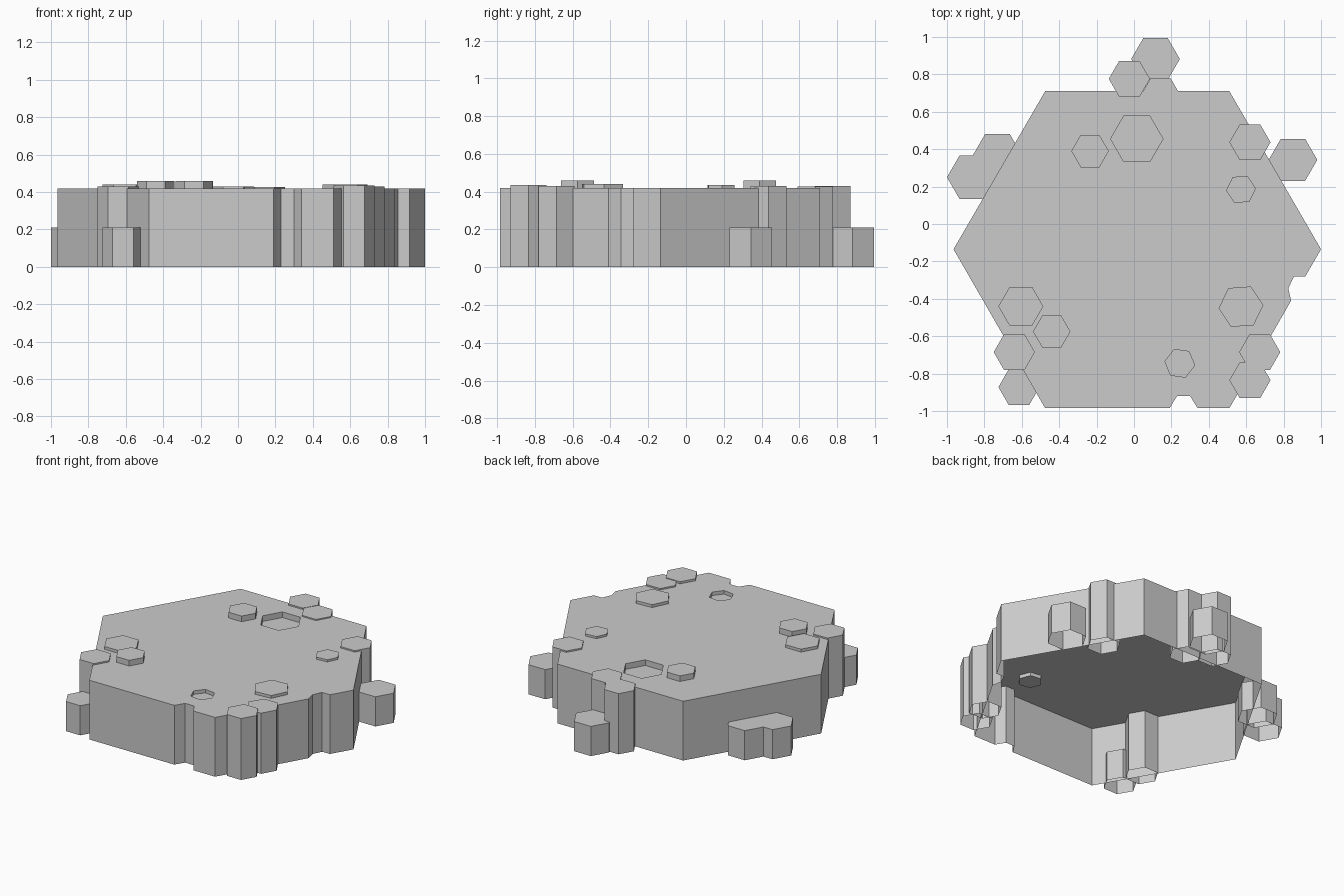
import bpy
import bmesh
from math import cos, sin, radians, pi

cube = bpy.data.objects.get("Cube")
if cube:
    bpy.data.objects.remove(cube, do_unlink=True)

TOP = 0.42   # height of the plate
LOW = 0.21   # height of the short columns

stone = bpy.data.materials.new("grey_stone")
stone.use_nodes = True
GREY = (0.6, 0.6, 0.6, 1.0)
stone.diffuse_color = GREY
stone.node_tree.nodes["Principled BSDF"].inputs["Base Color"].default_value = GREY


def hexagon(x, y, r, turn=0):
    """Counter-clockwise hexagon with a corner towards +x."""
    return [(x + r * cos(radians(turn) + i * pi / 3),
             y + r * sin(radians(turn) + i * pi / 3)) for i in range(6)]


def ring(bm, points, z):
    return [bm.verts.new((x, y, z)) for x, y in points]


def walls(bm, first, second):
    n = len(first)
    for i in range(n):
        j = (i + 1) % n
        bm.faces.new((first[i], first[j], second[j], second[i]))


def finish(bm, name):
    mesh = bpy.data.meshes.new(name)
    bm.to_mesh(mesh)
    bm.free()
    mesh.materials.append(stone)
    obj = bpy.data.objects.new(name, mesh)
    bpy.context.collection.objects.link(obj)
    return obj


def prism(name, x, y, r, base, top, turn=0):
    """Hexagonal shell with a lid and an open underside."""
    bm = bmesh.new()
    points = hexagon(x, y, r, turn)
    lid = ring(bm, points, top)
    walls(bm, ring(bm, points, base), lid)
    bm.faces.new(lid)
    finish(bm, name)


# Plate: open-bottomed hexagon with a notch in the front and right edges
outline = [
    (1.0, -0.135), (0.51, 0.71), (-0.475, 0.71), (-0.965, -0.135), (-0.475, -0.985),
    (0.19, -0.985), (0.23, -0.92), (0.30, -0.92), (0.34, -0.985), (0.51, -0.985),
    (0.84, -0.41), (0.825, -0.345), (0.855, -0.28), (0.916, -0.28),
]
bm = bmesh.new()
rim = ring(bm, outline, TOP)
walls(bm, ring(bm, outline, 0), rim)
loops = [rim]

# Sunken hexagons in the plate's top
for x, y, r, depth, turn in ((0.015, 0.455, 0.14, 0.04, 0),
                             (0.245, -0.745, 0.08, 0.025, -8)):
    points = hexagon(x, y, r, turn)
    lip = ring(bm, points, TOP)
    floor = ring(bm, points, TOP - depth)
    walls(bm, lip, floor)
    bm.faces.new(floor)
    loops.append(lip)

edges = [bm.edges.get((l[i - 1], l[i])) for l in loops for i in range(len(l))]
bmesh.ops.triangle_fill(bm, edges=edges, use_beauty=True, normal=(0, 0, 1))
finish(bm, "plate")

# Columns around the rim
columns = {
    "front_right_column": (-0.64, -0.685, 0.11, 0.43),
    "front_right_short_column": (-0.615, -0.872, 0.11, LOW),
    "front_left_column": (0.62, -0.835, 0.11, 0.435),
    "front_left_inner_column": (0.672, -0.685, 0.11, 0.43),
    "back_left_column": (0.62, 0.437, 0.11, 0.43),
    "back_left_short_column": (0.85, 0.343, 0.13, LOW),
    "back_column": (-0.025, 0.776, 0.11, 0.43),
    "back_inner_column": (0.142, 0.685, 0.108, 0.428),
    "back_short_column": (0.115, 0.882, 0.13, LOW),
    "back_right_short_column": (-0.73, 0.365, 0.133, LOW),
    "back_right_outer_column": (-0.867, 0.25, 0.133, LOW),
}
for name, (x, y, r, top) in columns.items():
    prism(name, x, y, r, 0, top)

# Low raised tiles on the plate
tiles = {
    "back_tile": (-0.235, 0.39, 0.1, 0.46, 0),
    "front_right_tile": (-0.44, -0.575, 0.1, 0.46, 0),
    "front_right_large_tile": (-0.605, -0.44, 0.12, 0.44, 0),
    "front_left_tile": (0.572, -0.442, 0.12, 0.44, 4),
    "left_small_tile": (0.572, 0.185, 0.08, 0.435, 4),
}
for name, (x, y, r, top, turn) in tiles.items():
    prism(name, x, y, r, TOP, top, turn)
